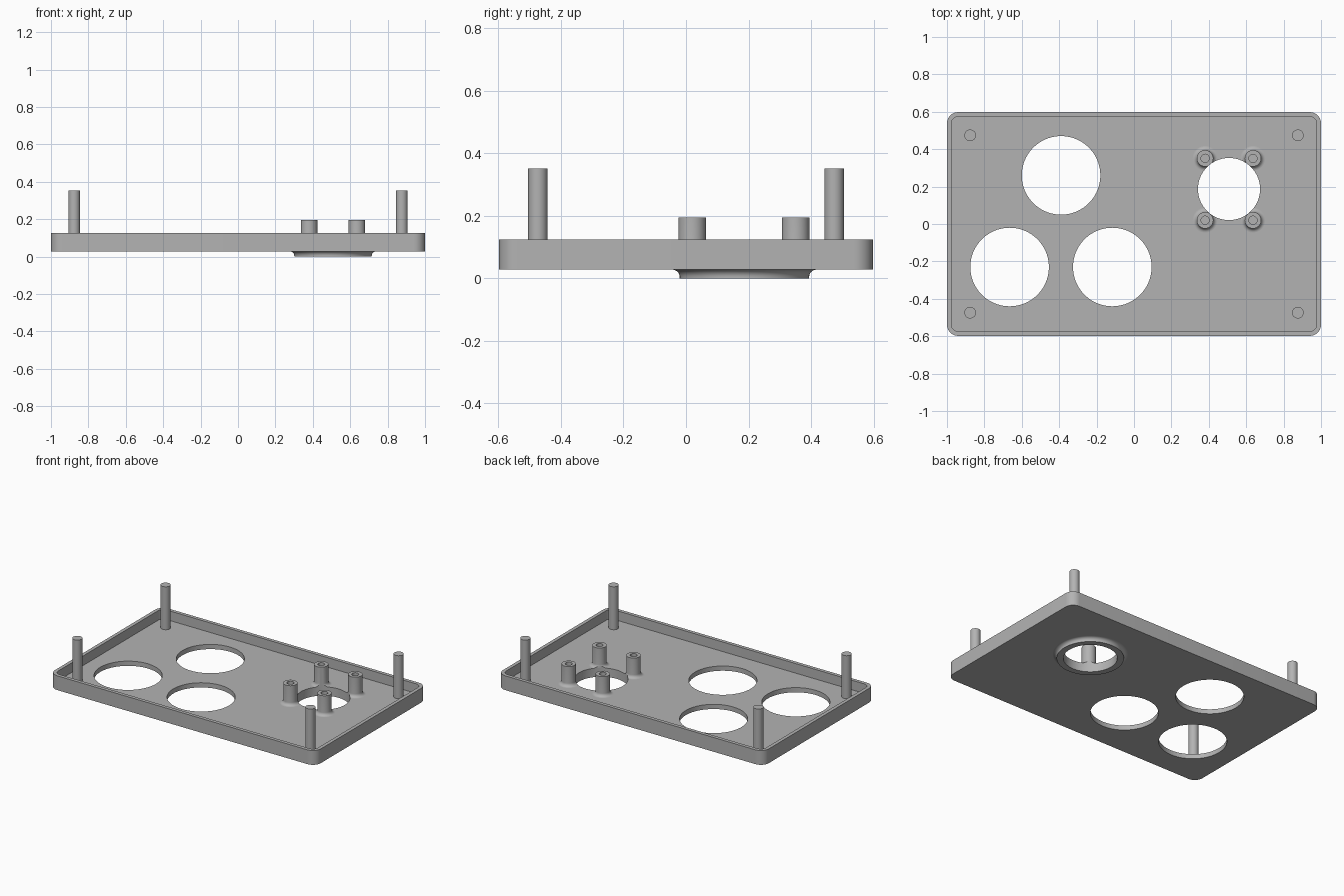
import bpy, bmesh
from math import pi, sin, cos, radians

if "Cube" in bpy.data.objects:
    bpy.data.objects.remove(bpy.data.objects["Cube"], do_unlink=True)

grey = bpy.data.materials.new("plain grey")
grey.use_nodes = True
grey.diffuse_color = (0.45, 0.45, 0.45, 1)
grey.node_tree.nodes["Principled BSDF"].inputs["Base Color"].default_value = grey.diffuse_color

BASE, FLOOR, RIM = 0.028, 0.06, 0.125
SPEAKER = (0.508, 0.187)


def make(name, bm, loc=(0, 0, 0)):
    bmesh.ops.recalc_face_normals(bm, faces=bm.faces)
    mesh = bpy.data.meshes.new(name)
    bm.to_mesh(mesh)
    bm.free()
    mesh.materials.append(grey)
    ob = bpy.data.objects.new(name, mesh)
    ob.location = loc
    bpy.context.collection.objects.link(ob)
    return ob


def select(ob):
    bpy.ops.object.select_all(action='DESELECT')
    ob.select_set(True)
    bpy.context.view_layer.objects.active = ob


def rounded_slab(name, hx, hy, r, z0, z1, steps=10):
    """Rectangle with round corners, extruded upward."""
    bm = bmesh.new()
    ring = []
    for i, (sx, sy) in enumerate([(1, 1), (-1, 1), (-1, -1), (1, -1)]):
        for k in range(steps + 1):
            a = pi / 2 * (i + k / steps)
            ring.append(bm.verts.new((sx * (hx - r) + r * cos(a),
                                      sy * (hy - r) + r * sin(a), z0)))
    face = bm.faces.new(ring)
    top = bmesh.ops.extrude_face_region(bm, geom=[face])["geom"]
    bmesh.ops.translate(bm, vec=(0, 0, z1 - z0),
                        verts=[v for v in top if isinstance(v, bmesh.types.BMVert)])
    return make(name, bm)


def lathe(name, profile, x, y, segments=48):
    """Solid of revolution; the profile starts and ends on the axis."""
    bm = bmesh.new()
    verts = [bm.verts.new((r, 0, z)) for r, z in profile]
    edges = [bm.edges.new(pair) for pair in zip(verts, verts[1:])]
    bmesh.ops.spin(bm, geom=verts + edges, axis=(0, 0, 1), cent=(0, 0, 0),
                   angle=2 * pi, steps=segments)
    bmesh.ops.remove_doubles(bm, verts=bm.verts, dist=1e-5)
    return make(name, bm, (x, y, 0))


def cylinder(name, x, y, r, z0, z1, segments=48):
    return lathe(name, [(0, z0), (r, z0), (r, z1), (0, z1)], x, y, segments)


def cut(ob, cutter):
    cutter.hide_render = True
    mod = ob.modifiers.new("cut", 'BOOLEAN')
    mod.operation, mod.solver, mod.object = 'DIFFERENCE', 'EXACT', cutter
    select(ob)
    bpy.ops.object.modifier_apply(modifier=mod.name)
    bpy.data.objects.remove(cutter, do_unlink=True)


def speaker_cutter():
    return cylinder("speaker_cutter", *SPEAKER, 0.166, -0.1, 0.3, 96)


def fillet(r, z, size, up, steps=8):
    """Concave quarter arc between a wall of radius r and a flat at height z."""
    return [(r + size * (1 - cos(a)), z + up * size * (1 - sin(a)))
            for a in (pi / 2 * k / steps for k in range(steps + 1))]


parts = []

# Shallow tray with round corners and a raised rim
tray = rounded_slab("tray", 1.0, 0.598, 0.06, BASE, RIM)
cut(tray, rounded_slab("cavity", 0.976, 0.574, 0.036, FLOOR, 0.3))
for x, y in [(-0.39, 0.26), (-0.665, -0.23), (-0.116, -0.23)]:
    cut(tray, cylinder("round_cutter", x, y, 0.21, -0.1, 0.3, 96))
cut(tray, speaker_cutter())
parts.append(tray)

# Flared ring under the small opening
ring_profile = [(0, 0), (0.207, 0)] + fillet(0.207, BASE, 0.024, -1)
ring = lathe("speaker_ring", ring_profile + [(0.231, BASE + 0.008), (0, BASE + 0.008)],
             *SPEAKER, 96)
cut(ring, speaker_cutter())
parts.append(ring)

# Hollow standoffs with filleted feet
bore = [(0, FLOOR), (0.022, FLOOR), (0.022, 0.195), (0.044, 0.195)]
foot = fillet(0.044, FLOOR, 0.022, 1)
for x, side in ((0.38, "right"), (0.636, "left")):
    for y, end in ((0.02, "front"), (0.351, "back")):
        standoff = lathe(f"standoff_{end}_{side}",
                         bore + foot + [(0.066, FLOOR - 0.01), (0, FLOOR - 0.01)], x, y, 40)
        cut(standoff, speaker_cutter())
        parts.append(standoff)

# Tall corner posts
for x, side in ((-0.876, "right"), (0.876, "left")):
    for y, end in ((-0.474, "front"), (0.474, "back")):
        parts.append(cylinder(f"post_{end}_{side}", x, y, 0.031, FLOOR - 0.01, 0.352, 32))

for part in parts:
    select(part)
    bpy.ops.object.shade_smooth_by_angle(angle=radians(30))
